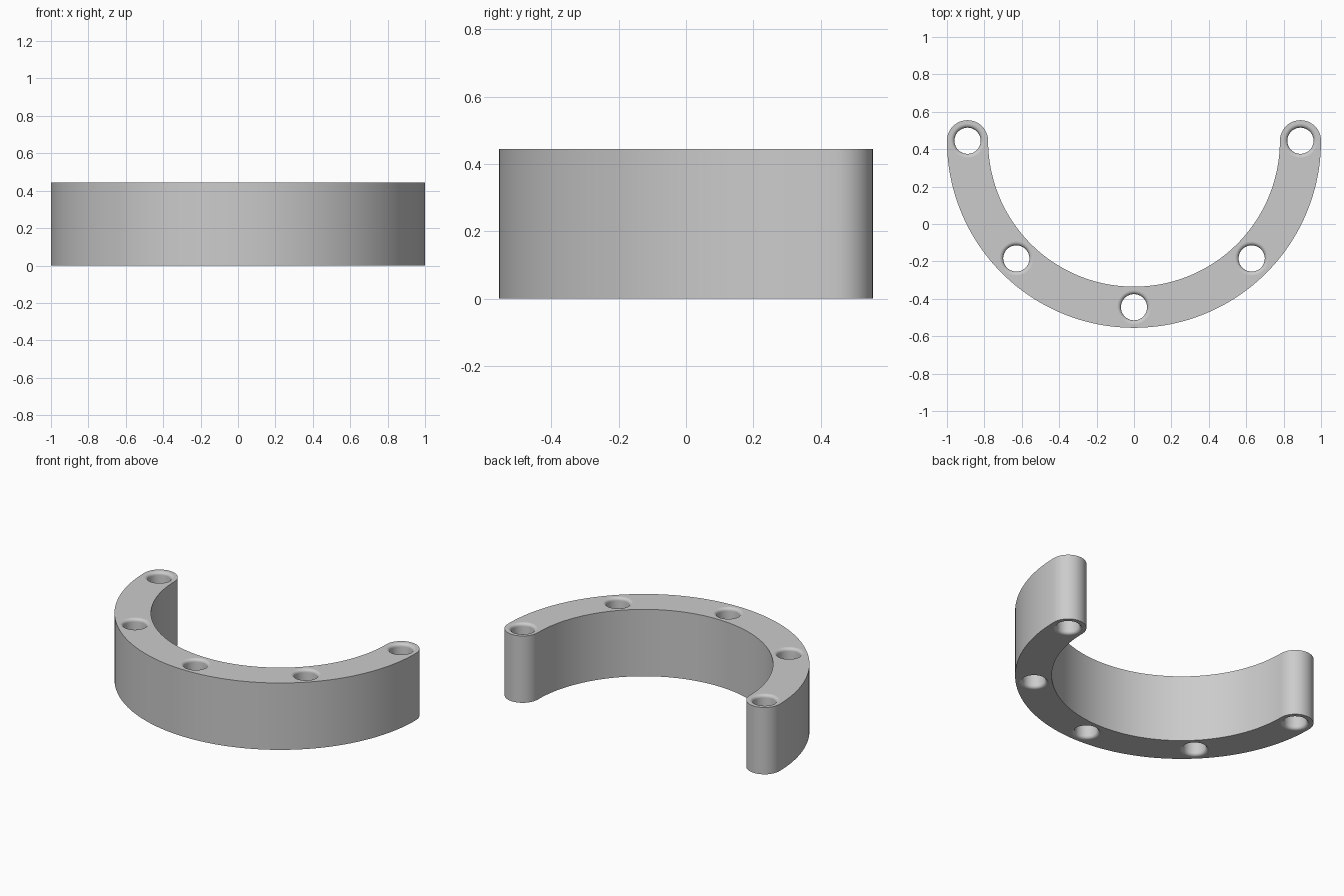
import bpy, bmesh
from math import sin, cos, pi, radians

if "Cube" in bpy.data.objects:
    bpy.data.objects.remove(bpy.data.objects["Cube"])

H = 0.445           # height
CY = 0.445          # y of the arc centre
R_OUT, R_IN = 1.0, 0.78
R_MID, R_CAP = (R_OUT + R_IN) / 2, (R_OUT - R_IN) / 2
R_HOLE, FILLET = 0.07, 0.02

grey = bpy.data.materials.new("plain grey")
grey.use_nodes = True
colour = (0.6, 0.6, 0.6, 1)
grey.diffuse_color = colour
grey.node_tree.nodes["Principled BSDF"].inputs["Base Color"].default_value = colour


def arc(cx, r, a0, a1, n):
    """Points on an arc, angles in degrees, last point left out."""
    angles = [radians(a0 + (a1 - a0) * i / n) for i in range(n)]
    return [(cx + r * cos(a), CY + r * sin(a)) for a in angles]


def make_object(name, bm):
    bmesh.ops.recalc_face_normals(bm, faces=bm.faces)
    mesh = bpy.data.meshes.new(name)
    bm.to_mesh(mesh)
    bm.free()
    mesh.materials.append(grey)
    obj = bpy.data.objects.new(name, mesh)
    bpy.context.collection.objects.link(obj)
    return obj


# Half ring with rounded ends
outline = (arc(0, R_OUT, 180, 360, 96) + arc(R_MID, R_CAP, 0, 180, 24)
           + arc(0, R_IN, 360, 180, 96) + arc(-R_MID, R_CAP, 0, 180, 24))
bm = bmesh.new()
base = bm.faces.new([bm.verts.new((x, y, 0)) for x, y in outline])
top = bmesh.ops.extrude_face_region(bm, geom=[base])["geom"]
bmesh.ops.translate(bm, vec=(0, 0, H),
                    verts=[v for v in top if isinstance(v, bmesh.types.BMVert)])
ring = make_object("half_ring", bm)

# Hole cutters, flared with a fillet at both ends
steps = [i / 6 * pi / 2 for i in range(7)]
upper = [(R_HOLE + FILLET * (1 - cos(t)), H - FILLET * (1 - sin(t))) for t in steps]
upper.append((R_HOLE + FILLET, H + 0.05))
profile = [(r, H - z) for r, z in reversed(upper)] + upper
SIDES = 48
bm = bmesh.new()
for x, y in arc(0, R_MID, 180, 405, 5):
    rings = [[bm.verts.new((x + r * cos(2 * pi * i / SIDES),
                            y + r * sin(2 * pi * i / SIDES), z))
              for i in range(SIDES)] for r, z in profile]
    for a, b in zip(rings, rings[1:]):
        for i in range(SIDES):
            j = (i + 1) % SIDES
            bm.faces.new((a[i], a[j], b[j], b[i]))
    bm.faces.new(rings[0][::-1])
    bm.faces.new(rings[-1])
cutter = make_object("hole_cutter", bm)
cutter.hide_render = True

# Cut the holes
bpy.ops.object.select_all(action="DESELECT")
ring.select_set(True)
bpy.context.view_layer.objects.active = ring
cut = ring.modifiers.new("holes", "BOOLEAN")
cut.operation = "DIFFERENCE"
cut.solver = "EXACT"
cut.object = cutter
bpy.ops.object.modifier_apply(modifier=cut.name)
bpy.data.objects.remove(cutter)

# Smooth walls and fillets, flat top and bottom
bpy.ops.object.shade_smooth_by_angle(angle=radians(30))
for face in ring.data.polygons:
    if abs(face.normal.z) > 0.999:
        face.use_smooth = False
